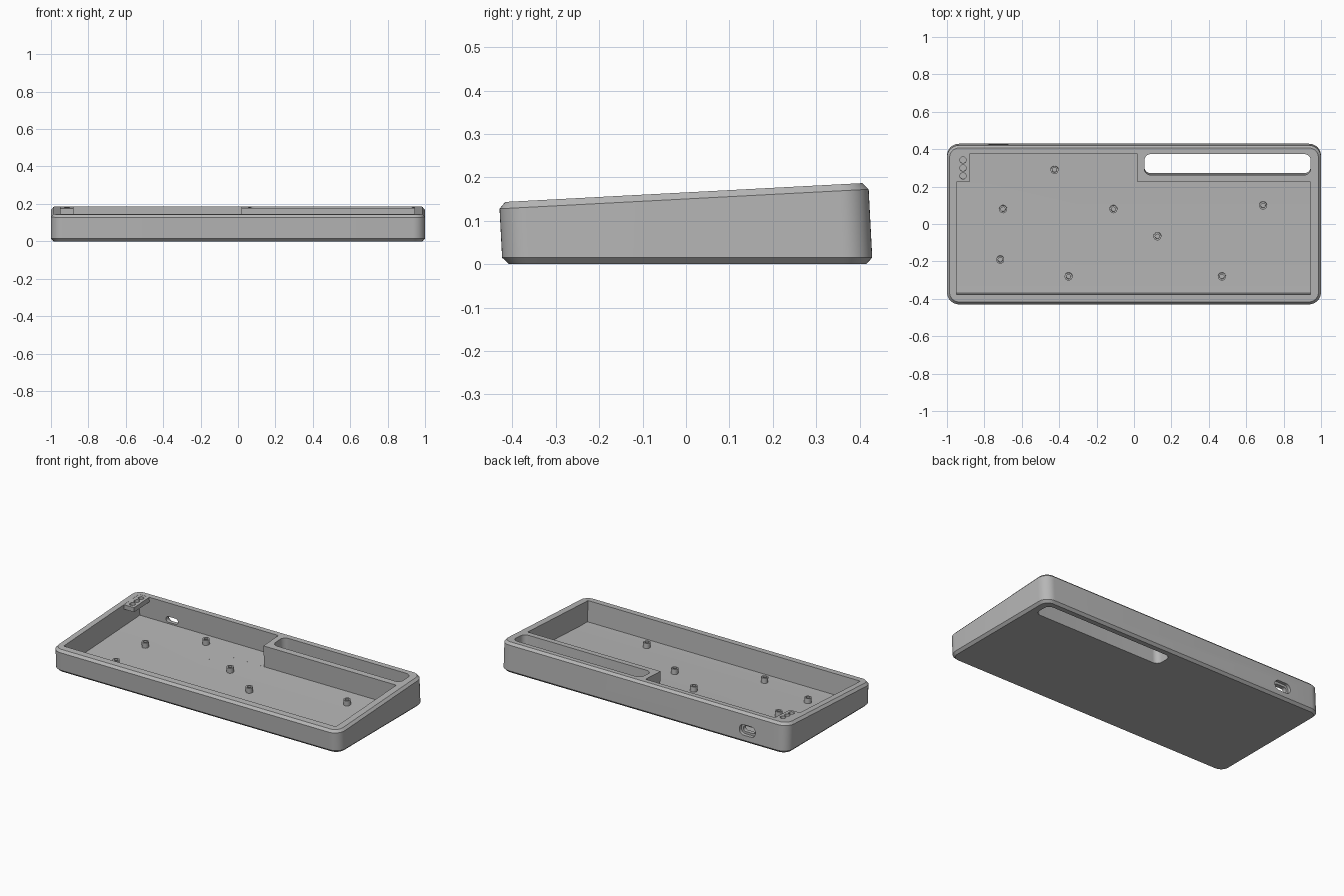
import bpy, bmesh, math
from mathutils import Matrix

if "Cube" in bpy.data.objects:
    bpy.data.objects.remove(bpy.data.objects["Cube"], do_unlink=True)

TILT = 0.0525          # slope of the top deck
LEAN = math.atan(TILT)

grey = bpy.data.materials.new("case_grey")
grey.use_nodes = True
grey.diffuse_color = (0.47, 0.47, 0.47, 1)
grey.node_tree.nodes["Principled BSDF"].inputs["Base Color"].default_value = (0.47, 0.47, 0.47, 1)


def top_z(y):
    return 0.165 + TILT * y


def floor_z(y):
    return 0.015 + TILT * max(0, y + 0.3)


def lean(y, z):
    """Shift y so that upright walls stand square to the sloping deck."""
    return y - TILT * (z - 0.16)


def rounded_rect(hx, hy, r, steps=10):
    pts = []
    for k, (sx, sy) in enumerate([(1, 1), (-1, 1), (-1, -1), (1, -1)]):
        for i in range(steps + 1):
            a = math.pi / 2 * (k + i / steps)
            pts.append((sx * (hx - r) + r * math.cos(a), sy * (hy - r) + r * math.sin(a)))
    return pts


def loft(name, rings):
    """Skin a stack of matching rings and cap both ends."""
    bm = bmesh.new()
    loops = [[bm.verts.new(p) for p in ring] for ring in rings]
    n = len(loops[0])
    for lo, hi in zip(loops, loops[1:]):
        for i in range(n):
            j = (i + 1) % n
            bm.faces.new((lo[i], lo[j], hi[j], hi[i]))
    bm.faces.new(loops[0][::-1])
    bm.faces.new(loops[-1])
    bmesh.ops.recalc_face_normals(bm, faces=bm.faces)
    me = bpy.data.meshes.new(name)
    bm.to_mesh(me)
    bm.free()
    me.materials.append(grey)
    ob = bpy.data.objects.new(name, me)
    bpy.context.collection.objects.link(ob)
    return ob


def combine(ob, other, operation="DIFFERENCE"):
    mod = ob.modifiers.new(operation, "BOOLEAN")
    mod.operation, mod.solver, mod.object = operation, "EXACT", other
    bpy.ops.object.select_all(action="DESELECT")
    bpy.context.view_layer.objects.active = ob
    ob.select_set(True)
    bpy.ops.object.modifier_apply(modifier=mod.name)
    bpy.data.objects.remove(other, do_unlink=True)


def trough(x0, x1, y_back):
    """Cutter with the stepped floor profile, run along x."""
    prof = [(lean(-0.377, 0.015), 0.015), (-0.3, 0.015), (lean(y_back, floor_z(y_back)), floor_z(y_back)),
            (lean(y_back, 0.3), 0.3), (lean(-0.377, 0.3), 0.3)]
    return loft("cavity_cutter", [[(x, y, z) for y, z in prof] for x in (x0, x1)])


def upright(name, pts, cx, cy, z0, z1):
    return loft(name, [[(cx + x, lean(cy + y, z), z) for x, y in pts] for z in (z0, z1)])


def stadium_y(pts, cx, cz, y0, y1):
    return loft("port_cutter", [[(cx + x, y, cz + z) for x, z in pts] for y in (y0, y1)])


# Outer shell: wedge with rounded corners and chamfered edges
def shell_ring(inset, base, slope):
    pts = rounded_rect(1 - inset, 0.4265 - inset, 0.065 - inset)
    return [(x, y + 0.0035 - TILT * (base + slope * y), base + slope * y) for x, y in pts]


case = loft("case_body", [shell_ring(0.015, 0, 0), shell_ring(0, 0.015, 0),
                          shell_ring(0, 0.15, TILT), shell_ring(0.014, 0.165, TILT)])

# Cavity, leaving a solid block at the back around the slot
combine(case, trough(-0.95, 0.02, 0.375))
combine(case, trough(-0.3, 0.945, 0.225))

# Through slot in the back block
combine(case, upright("slot_cutter", rounded_rect(0.445, 0.056, 0.035), 0.5, 0.319, -0.1, 0.3))

# Port: wide recess outside, narrower opening through the wall
combine(case, stadium_y(rounded_rect(0.056, 0.032, 0.031), -0.725, 0.078, 0.405, 0.5))
combine(case, stadium_y(rounded_rect(0.042, 0.018, 0.017), -0.725, 0.078, 0.35, 0.5))

# Corner tab with three indicator holes
tab_rings = []
for drop in (0.03, 0.0004):
    tab_rings.append([(x, lean(y, top_z(y) - drop), top_z(y) - drop)
                      for x, y in [(-0.96, 0.225), (-0.88, 0.225), (-0.88, 0.385), (-0.96, 0.385)]])
tab = loft("indicator_tab", tab_rings)
for y in (0.258, 0.3, 0.343):
    combine(tab, upright("hole_cutter", rounded_rect(0.017, 0.017, 0.0169, 6), -0.914, y, 0.1, 0.3))

# Hollow standoffs on the floor
standoffs = []
for x, y in [(-0.425, 0.29), (-0.7, 0.08), (-0.11, 0.08), (0.69, 0.1),
             (0.125, -0.065), (-0.715, -0.19), (-0.35, -0.28), (0.47, -0.28)]:
    rings = []
    for r, h in [(0.021, -0.003), (0.021, 0.032), (0.012, 0.032), (0.012, 0.004)]:
        rings.append([(r * math.cos(a), r * math.sin(a), h)
                      for a in [math.tau * i / 24 for i in range(24)]])
    post = loft("standoff", rings)
    post.data.transform(Matrix.Translation((x, y, floor_z(y))) @ Matrix.Rotation(LEAN, 4, "X"))
    standoffs.append(post)

# Smooth curves, keep edges crisp
bpy.ops.object.select_all(action="DESELECT")
for ob in [case, tab] + standoffs:
    ob.select_set(True)
bpy.context.view_layer.objects.active = case
bpy.ops.object.shade_smooth_by_angle(angle=math.radians(25))
